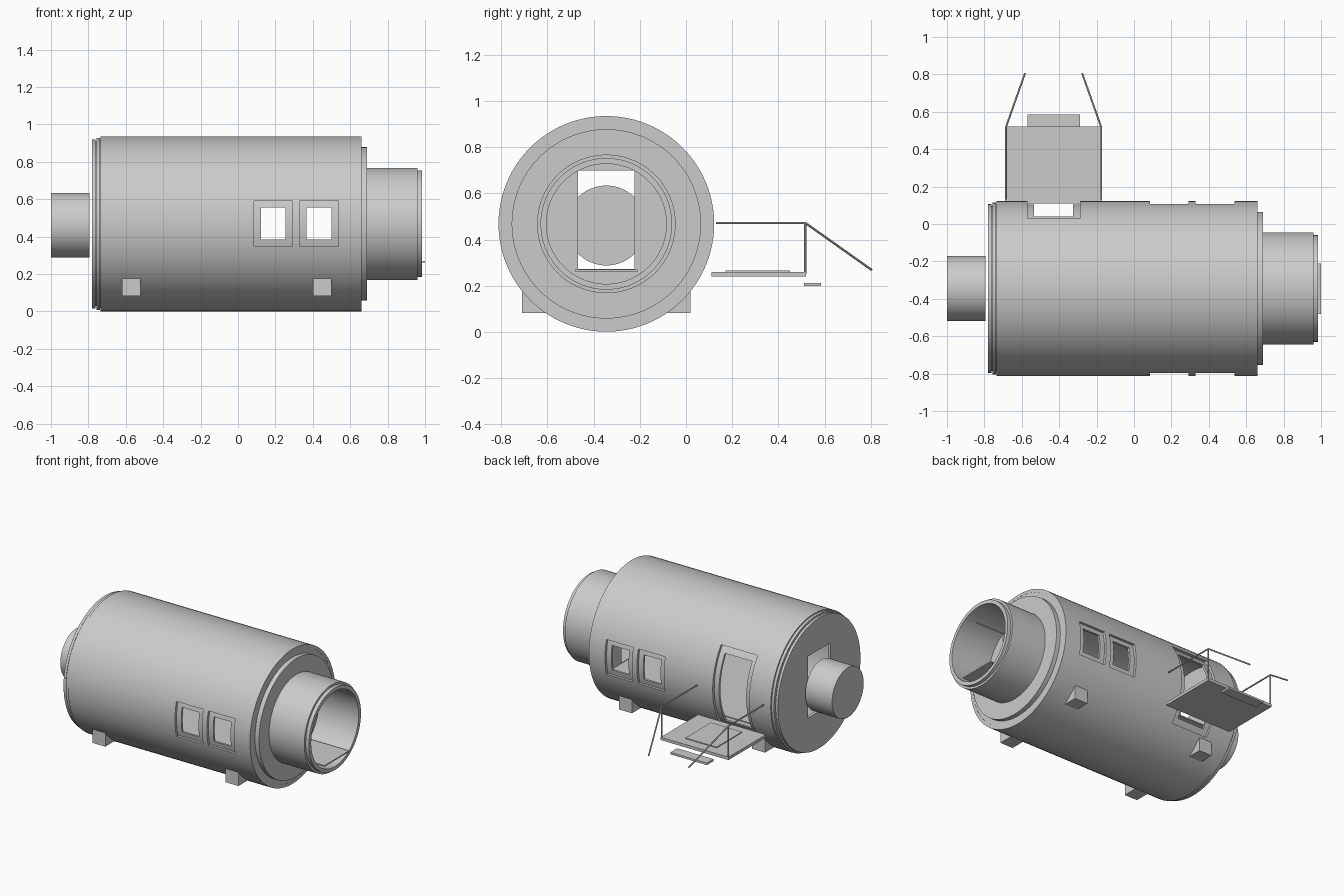
import bpy, bmesh, math
from mathutils import Vector, Matrix

cube = bpy.data.objects.get("Cube")
if cube:
    bpy.data.objects.remove(cube, do_unlink=True)

AXIS_Y, AXIS_Z = -0.345, 0.468

grey = bpy.data.materials.new("plain grey")
grey.use_nodes = True
grey.diffuse_color = (0.6, 0.6, 0.6, 1)
grey.node_tree.nodes["Principled BSDF"].inputs["Base Color"].default_value = (0.6, 0.6, 0.6, 1)


def add_object(name, bm):
    bmesh.ops.recalc_face_normals(bm, faces=bm.faces[:])
    mesh = bpy.data.meshes.new(name)
    bm.to_mesh(mesh)
    bm.free()
    obj = bpy.data.objects.new(name, mesh)
    obj.data.materials.append(grey)
    bpy.context.collection.objects.link(obj)
    return obj


def box(name, x, y, z):
    """Box from (low, high) pairs on each axis."""
    bm = bmesh.new()
    bmesh.ops.create_cube(bm, size=1)
    for v in bm.verts:
        v.co = [(a + b) / 2 + c * (b - a) for (a, b), c in zip((x, y, z), v.co)]
    return add_object(name, bm)


def lathe(name, profile, closed=False, centre_z=AXIS_Z):
    """Revolve an (x, radius) profile about the long axis."""
    bm = bmesh.new()
    pts = [bm.verts.new((x, AXIS_Y, centre_z + r)) for x, r in profile]
    pairs = list(zip(pts, pts[1:])) + ([(pts[-1], pts[0])] if closed else [])
    edges = [bm.edges.new(p) for p in pairs]
    bmesh.ops.spin(bm, geom=pts + edges, cent=(0, AXIS_Y, centre_z), axis=(1, 0, 0),
                   angle=math.tau, steps=96, use_duplicate=False)
    bmesh.ops.remove_doubles(bm, verts=bm.verts[:], dist=0.0005)
    return add_object(name, bm)


def rod(name, start, end, radius=0.005):
    a, b = Vector(start), Vector(end)
    d = b - a
    bm = bmesh.new()
    bmesh.ops.create_cone(bm, cap_ends=True, segments=8, radius1=radius, radius2=radius,
                          depth=d.length,
                          matrix=Matrix.Translation((a + b) / 2) @ d.to_track_quat('Z', 'Y').to_matrix().to_4x4())
    return add_object(name, bm)


def select(obj):
    bpy.ops.object.select_all(action='DESELECT')
    obj.select_set(True)
    bpy.context.view_layer.objects.active = obj


def cut(obj, cutter):
    """Subtract the cutter, then discard it."""
    cutter.hide_render = True
    select(obj)
    mod = obj.modifiers.new("cut", 'BOOLEAN')
    mod.operation, mod.solver, mod.object = 'DIFFERENCE', 'EXACT', cutter
    bpy.ops.object.modifier_apply(modifier=mod.name)
    bpy.data.objects.remove(cutter, do_unlink=True)


def smooth(obj):
    select(obj)
    bpy.ops.object.shade_smooth_by_angle(angle=math.radians(30))


# Pressure hull: stepped end flange, main drum, collar and rim
hull = lathe("inner_hull", [
    (-0.78, 0), (-0.78, 0.452), (-0.762, 0.452), (-0.762, 0.44), (-0.756, 0.44),
    (-0.756, 0.46), (-0.737, 0.46), (-0.737, 0.45), (0.659, 0.45), (0.659, 0.41),
    (0.69, 0.41), (0.69, 0.30), (0.96, 0.30), (0.96, 0.285), (0.985, 0.285),
    (0.985, 0.26), (0.68, 0.26), (0.68, 0)])
cut(hull, lathe("cavity", [(-0.76, 0), (-0.76, 0.435), (0.65, 0.435), (0.65, 0)]))

# Outer skin around the drum
skin = lathe("outer_skin", [(-0.735, 0.445), (-0.735, 0.467), (0.66, 0.467), (0.66, 0.445)], closed=True)

# Window pairs on both sides: wide recess in the skin, small hole in the hull
for x in (0.188, 0.433):
    cut(skin, box("recess", (x - 0.103, x + 0.103), (-1, 1), (0.35, 0.59)))
    cut(hull, box("opening", (x - 0.066, x + 0.066), (-1, 1), (0.385, 0.555)))

# Side door, and passage through both end walls
cut(skin, box("recess", (-0.57, -0.29), (-0.2, 1), (0.19, 0.746)))
cut(hull, box("opening", (-0.535, -0.327), (-0.2, 1), (0.235, 0.70)))
cut(hull, box("passage", (-0.9, 0.9), (-0.468, -0.222), (0.272, 0.70)))
smooth(hull)
smooth(skin)

# Docking plug beyond the end wall
smooth(lathe("end_plug", [(-1, 0), (-1, 0.173), (-0.795, 0.173), (-0.795, 0)], centre_z=0.461))

# Interior floor and walkway through the collar
box("floor", (-0.765, 0.655), (AXIS_Y - 0.385, AXIS_Y + 0.385), (0.26, 0.268))
box("collar_walkway", (0.65, 1.0), (-0.48, -0.21), (0.262, 0.27))

# Feet
for x in (-0.57, 0.45):
    for side, name in ((-1, "front_foot"), (1, "back_foot")):
        y = sorted((AXIS_Y + side * 0.24, AXIS_Y + side * 0.365))
        box(name, (x - 0.05, x + 0.05), y, (0.082, 0.18))

# Entry platform, mat and step
box("platform", (-0.69, -0.17), (0.11, 0.52), (0.24, 0.26))
box("platform_mat", (-0.55, -0.31), (0.17, 0.45), (0.255, 0.266))
box("step", (-0.57, -0.29), (0.512, 0.585), (0.198, 0.212))

# Handrails, mirrored about the platform centre
for side in (-1, 1):
    x, x_end = -0.43 + side * 0.255, -0.43 + side * 0.153
    rod("handrail_top", (x, 0.13, 0.472), (x, 0.52, 0.472))
    rod("handrail_post", (x, 0.517, 0.25), (x, 0.517, 0.472))
    rod("handrail_slope", (x, 0.517, 0.472), (x_end, 0.805, 0.268))
